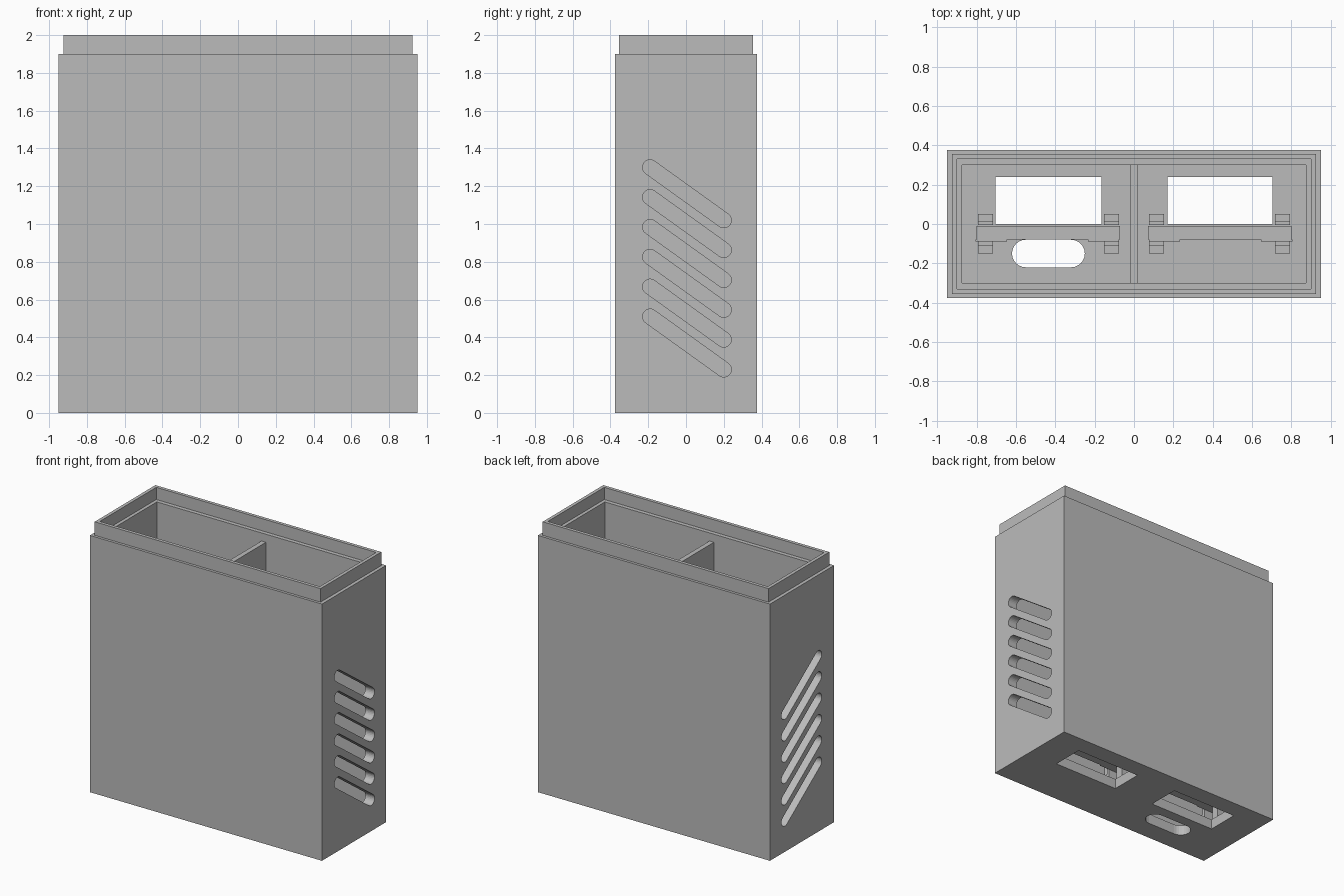
import bpy, bmesh, math
from mathutils import Vector

if "Cube" in bpy.data.objects:
    bpy.data.objects.remove(bpy.data.objects["Cube"])

grey = bpy.data.materials.new("plain_grey")
grey.diffuse_color = (0.5, 0.5, 0.5, 1)
grey.use_nodes = True
grey.node_tree.nodes["Principled BSDF"].inputs["Base Color"].default_value = grey.diffuse_color


def make_object(name, bm):
    bmesh.ops.recalc_face_normals(bm, faces=bm.faces)
    mesh = bpy.data.meshes.new(name)
    bm.to_mesh(mesh)
    bm.free()
    mesh.materials.append(grey)
    ob = bpy.data.objects.new(name, mesh)
    bpy.context.collection.objects.link(ob)
    return ob


def add_box(bm, x0, x1, y0, y1, z0, z1):
    verts = bmesh.ops.create_cube(bm, size=1)["verts"]
    for v in verts:
        v.co = Vector(((x0 + x1) / 2 + v.co.x * (x1 - x0),
                       (y0 + y1) / 2 + v.co.y * (y1 - y0),
                       (z0 + z1) / 2 + v.co.z * (z1 - z0)))


def add_slot(bm, a, b, radius, axis, depth, steps=12):
    """Stadium prism: a and b are the end centres, extruded by depth along axis."""
    a, b, axis = Vector(a), Vector(b), Vector(axis)
    along = (b - a).normalized()
    side = axis.cross(along)
    verts = []
    for centre, start in ((b, -math.pi / 2), (a, math.pi / 2)):
        for i in range(steps + 1):
            t = start + math.pi * i / steps
            verts.append(bm.verts.new(centre + radius * (math.cos(t) * along + math.sin(t) * side)))
    face = bm.faces.new(verts)
    out = bmesh.ops.extrude_face_region(bm, geom=[face])["geom"]
    bmesh.ops.translate(bm, vec=axis * depth, verts=[g for g in out if isinstance(g, bmesh.types.BMVert)])


# Open case: stepped rectangular rings, from outer base over the lip to the inner floor
FLOOR = 0.075
rings = [(.95, .375, 0), (.95, .375, 1.9), (.925, .355, 1.9), (.925, .355, 2),
         (.9, .33, 2), (.9, .33, 1.91), (.875, .3, 1.91), (.875, .3, FLOOR)]
bm = bmesh.new()
loops = [[bm.verts.new((sx * x, sy * y, z)) for sx, sy in ((-1, -1), (1, -1), (1, 1), (-1, 1))]
         for x, y, z in rings]
for lo, hi in zip(loops, loops[1:]):
    for i in range(4):
        j = (i + 1) % 4
        bm.faces.new((lo[i], lo[j], hi[j], hi[i]))
bm.faces.new(loops[0])
bm.faces.new(loops[-1])
case = make_object("case", bm)

# Cutters: slanted side vents, two floor openings, one rounded floor opening
bm = bmesh.new()
for x in (-1.05, 0.8):
    for i in range(6):
        z = 0.51 + i * 0.158
        add_slot(bm, (x, -.19, z), (x, .2, z - .28), .04, (1, 0, 0), .25)
for x0, x1 in ((-.705, -.165), (.17, .705)):
    add_box(bm, x0, x1, 0, .24, -.1, .15)
add_slot(bm, (-.55, -.15, -.1), (-.32, -.15, -.1), .07, (0, 0, 1), .25)
cutter = make_object("opening_cutter", bm)
cutter.hide_render = True
cutter.hide_viewport = True

cut = case.modifiers.new("openings", 'BOOLEAN')
cut.operation = 'DIFFERENCE'
cut.solver = 'EXACT'
cut.object = cutter

# Centre divider
bm = bmesh.new()
add_box(bm, -.018, .018, -.3, .3, FLOOR, 1.85)
make_object("divider", bm)

# Clips on the floor and the bar they carry, one set per compartment
for side, label in ((-1, "left"), (1, "right")):
    bm = bmesh.new()
    for x in (.115, .755):
        cx = side * x
        add_box(bm, cx - .038, cx + .038, -.15, -.09, FLOOR, .17)
        add_box(bm, cx - .038, cx + .038, -.11, -.09, .17, .24)
        add_box(bm, cx - .038, cx + .038, -.005, .05, FLOOR, .17)
        add_box(bm, cx - .038, cx + .038, -.005, .015, .17, .24)
    make_object(label + "_clips", bm)
    bm = bmesh.new()
    add_box(bm, side * .435 - .365, side * .435 + .365, -.08, -.01, .2, .27)
    for x in (.155, .725):
        add_box(bm, side * x - .08, side * x + .08, -.09, -.08, .2, .27)
    make_object(label + "_bar", bm)
